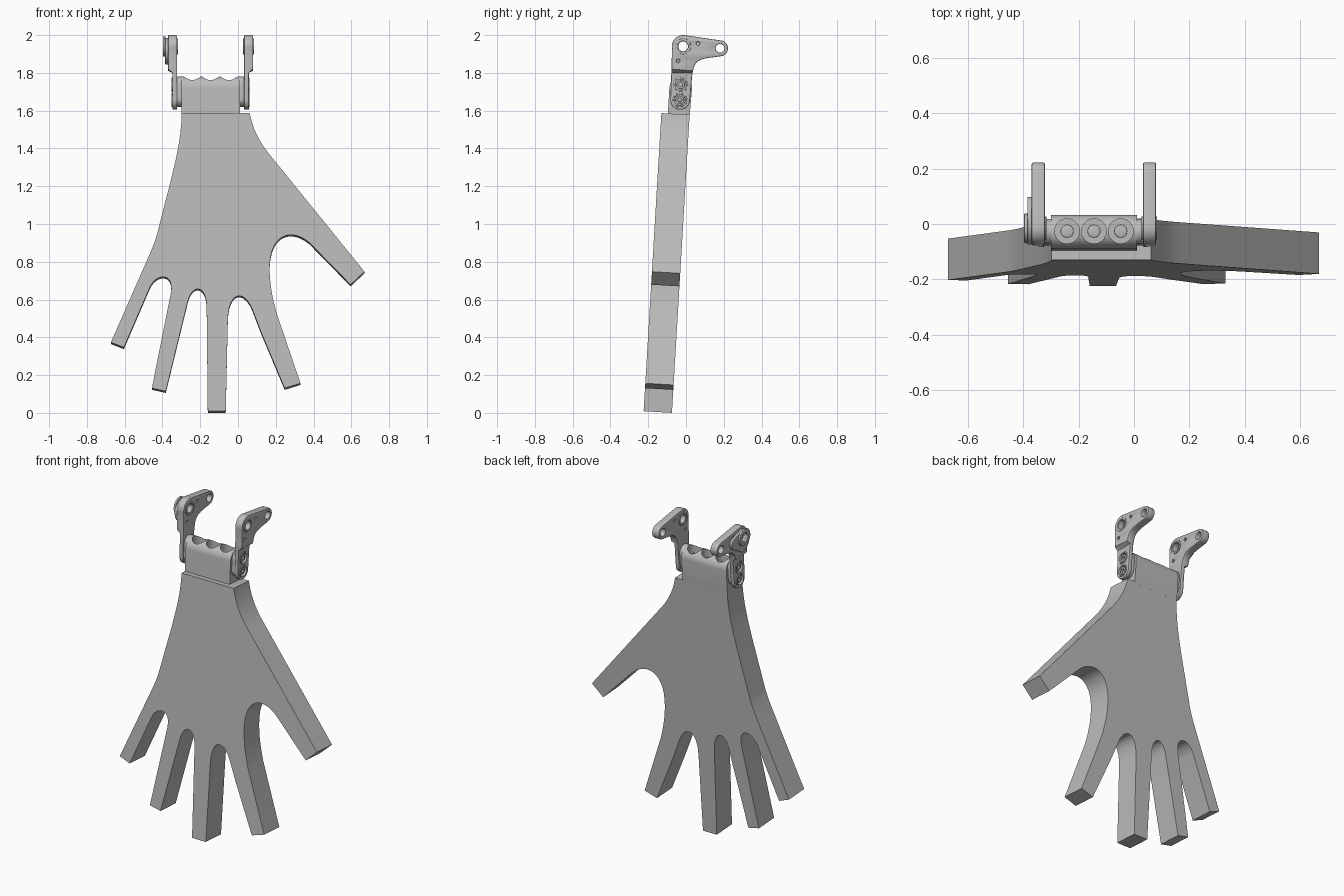
import bpy, bmesh
from math import radians, cos, sin, pi
from mathutils import Matrix, Vector

default = bpy.data.objects.get("Cube")
if default:
    bpy.data.objects.remove(default, do_unlink=True)

grey = bpy.data.materials.new("Plain grey")
grey.use_nodes = True
grey.diffuse_color = (0.5, 0.5, 0.5, 1)
grey.node_tree.nodes["Principled BSDF"].inputs["Base Color"].default_value = grey.diffuse_color

CENTRE = -0.145          # middle of the wrist fitting along x


def arc(cx, cy, r, start=0, end=360, n=20):
    """Points on an arc; a full circle leaves out the repeated last point."""
    steps = n if end - start == 360 else n + 1
    angles = [radians(start + (end - start) * i / n) for i in range(steps)]
    return [(cx + r * cos(a), cy + r * sin(a)) for a in angles]


def bend(a, b, c, d, n=12):
    """Points on a cubic curve."""
    a, b, c, d = map(Vector, (a, b, c, d))
    ts = [i / n for i in range(n + 1)]
    return [tuple(a * (1 - t) ** 3 + b * 3 * t * (1 - t) ** 2 + c * 3 * t * t * (1 - t) + d * t ** 3)
            for t in ts]


def sideways(side):
    """Profiles drawn in (y, z) and extruded outwards along x."""
    return Matrix(((0, 0, side, CENTRE), (1, 0, 0, 0), (0, 1, 0, 0), (0, 0, 0, 1)))


def evaluated_mesh(obj):
    graph = bpy.context.evaluated_depsgraph_get()
    return bpy.data.meshes.new_from_object(obj.evaluated_get(graph))


def finish(mesh):
    mesh.materials.clear()
    mesh.materials.append(grey)
    mesh.shade_smooth()
    mesh.set_sharp_from_angle(angle=radians(30))


def plate(name, loops, low, high, matrix, bevel=0.0):
    """Extrude an outline, with any further loops as holes."""
    curve = bpy.data.curves.new(name, 'CURVE')
    curve.dimensions = '2D'
    curve.fill_mode = 'BOTH'
    curve.extrude = (high - low) / 2 - bevel
    curve.bevel_depth = bevel
    curve.bevel_resolution = 1
    curve.offset = -bevel
    for loop in loops:
        spline = curve.splines.new('POLY')
        spline.points.add(len(loop) - 1)
        for point, (x, y) in zip(spline.points, loop):
            point.co = (x, y, 0, 1)
        spline.use_cyclic_u = True
    temp = bpy.data.objects.new(name + "_outline", curve)
    bpy.context.collection.objects.link(temp)
    mesh = evaluated_mesh(temp)
    bpy.data.objects.remove(temp, do_unlink=True)
    mesh.transform(matrix @ Matrix.Translation((0, 0, (low + high) / 2)))
    bm = bmesh.new()
    bm.from_mesh(mesh)
    bmesh.ops.remove_doubles(bm, verts=bm.verts, dist=1e-5)
    bmesh.ops.recalc_face_normals(bm, faces=bm.faces)
    bm.to_mesh(mesh)
    bm.free()
    finish(mesh)
    mesh.name = name
    obj = bpy.data.objects.new(name, mesh)
    bpy.context.collection.objects.link(obj)
    return obj


# Hand: curved webs joined by straight finger edges, leaning back slightly
hand = bend((-.298, 1.594), (-.30, 1.45), (-.335, 1.33), (-.35, 1.26))
hand += bend((-.424, .97), (-.44, .90), (-.48, .82), (-.52, .727))
hand += [(-.673, .378), (-.604, .351)]                                      # little finger
hand += bend((-.467, .669), (-.435, .745), (-.335, .755), (-.356, .637))
hand += [(-.456, .135), (-.382, .119)]                                      # ring finger
hand += bend((-.266, .595), (-.245, .685), (-.172, .69), (-.166, .573))
hand += [(-.16, .013), (-.065, .013)]                                       # middle finger
hand += bend((-.054, .494), (-.05, .66), (.035, .655), (.075, .555))
hand += [(.125, .425), (.247, .135), (.331, .161)]                          # index finger
hand += bend((.205, .531), (.18, .62), (.165, .70), (.168, .79))
hand += bend((.168, .79), (.175, .95), (.28, .99), (.379, .906))[1:]
hand += [(.596, .684), (.67, .753)]                                         # thumb
hand += bend((.178, 1.361), (.12, 1.43), (.08, 1.5), (.062, 1.594))
lean = Matrix.Translation((0, -.225, -.004)) @ Matrix.Rotation(radians(86.6), 4, 'X')
plate("hand", [hand], -.15, 0, lean)

# Wrist block: rounded top with three counterbored sockets
block_profile = [(-.097, 1.57), (.019, 1.57)] + arc(-.028, 1.72, .06, 0, 180)
wrist = plate("wrist_block", [block_profile], -.155, .155, sideways(1))
for offset in (-.097, 0, .097):
    place = Matrix.Translation((CENTRE + offset, -.026, 0))
    cutter = plate("socket_cutter", [arc(0, 0, .045, n=28)], 1.70, 1.85, place)
    cut = wrist.modifiers.new("socket", 'BOOLEAN')
    cut.operation = 'DIFFERENCE'
    cut.solver = 'EXACT'
    cut.object = cutter
    wrist.data = evaluated_mesh(wrist)
    wrist.modifiers.clear()
    bpy.data.objects.remove(cutter, do_unlink=True)
    plate("socket_bolt", [arc(0, 0, .024)], 1.69, 1.735, place, .004)
finish(wrist.data)

# Side brackets
PIVOT, EAR = (-.015, 1.94), (.18, 1.93)
BOLTS = [(-.028, 1.737), (-.033, 1.657)]
outline = arc(*PIVOT, .06, 80, 190) + [(-.077, 1.82)]
outline += arc(-.031, 1.657, .052, 180, 360) + [(.034, 1.80)]
outline += bend((.037, 1.81), (.045, 1.86), (.07, 1.87), (.11, 1.878), 8)
outline += arc(*EAR, .042, 280, 440)
holes = [arc(*PIVOT, .026), arc(*EAR, .023), arc(.064, 1.956, .009, n=10), arc(-.042, 1.863, .009, n=10)]
holes += [arc(*bolt, .03) for bolt in BOLTS]
spacer = arc(-.033, 1.665, .045, 180, 360) + arc(-.027, 1.735, .045, 0, 180)


def jog_inwards(obj):
    """Thin the lower half of a bracket, with a short slope at the join."""
    bm = bmesh.new()
    bm.from_mesh(obj.data)
    for height in (1.80, 1.83):
        bmesh.ops.bisect_plane(bm, geom=bm.verts[:] + bm.edges[:] + bm.faces[:],
                               plane_co=(0, 0, height), plane_no=(0, 0, 1), dist=1e-5)
    for v in bm.verts:
        out = v.co.x - CENTRE
        if v.co.z < 1.801 and abs(out) > .2:
            v.co.x -= .022 if out > 0 else -.022
    bm.to_mesh(obj.data)
    bm.free()
    finish(obj.data)


for label, side in (("left", 1), ("right", -1)):
    frame = sideways(side)
    jog_inwards(plate(label + "_bracket", [outline] + holes, .177, .225, frame, .005))
    plate(label + "_spacer", [spacer], .15, .178, frame, .004)
    for bolt in BOLTS:
        plate(label + "_bolt_rim", [arc(*bolt, .038), arc(*bolt, .029)], .198, .207, frame, .002)
        plate(label + "_bolt", [arc(*bolt, .022), arc(*bolt, .011, n=6)], .17, .2, frame, .002)
    for low, high in ((.172, .18), (.222, .229)):
        plate(label + "_pivot_rim", [arc(*PIVOT, .042), arc(*PIVOT, .03)], low, high, frame, .002)

# Drive cap on the outside of the right bracket
frame = sideways(-1)
flange = arc(-.005, 1.915, .07, 90, 270) + arc(.062, 1.925, .036, -70, 70)
plate("drive_flange", [flange, arc(*PIVOT, .026)], .224, .241, frame, .003)
plate("drive_cap", [arc(*PIVOT, .053, n=28), arc(*PIVOT, .026)], .239, .253, frame, .004)
